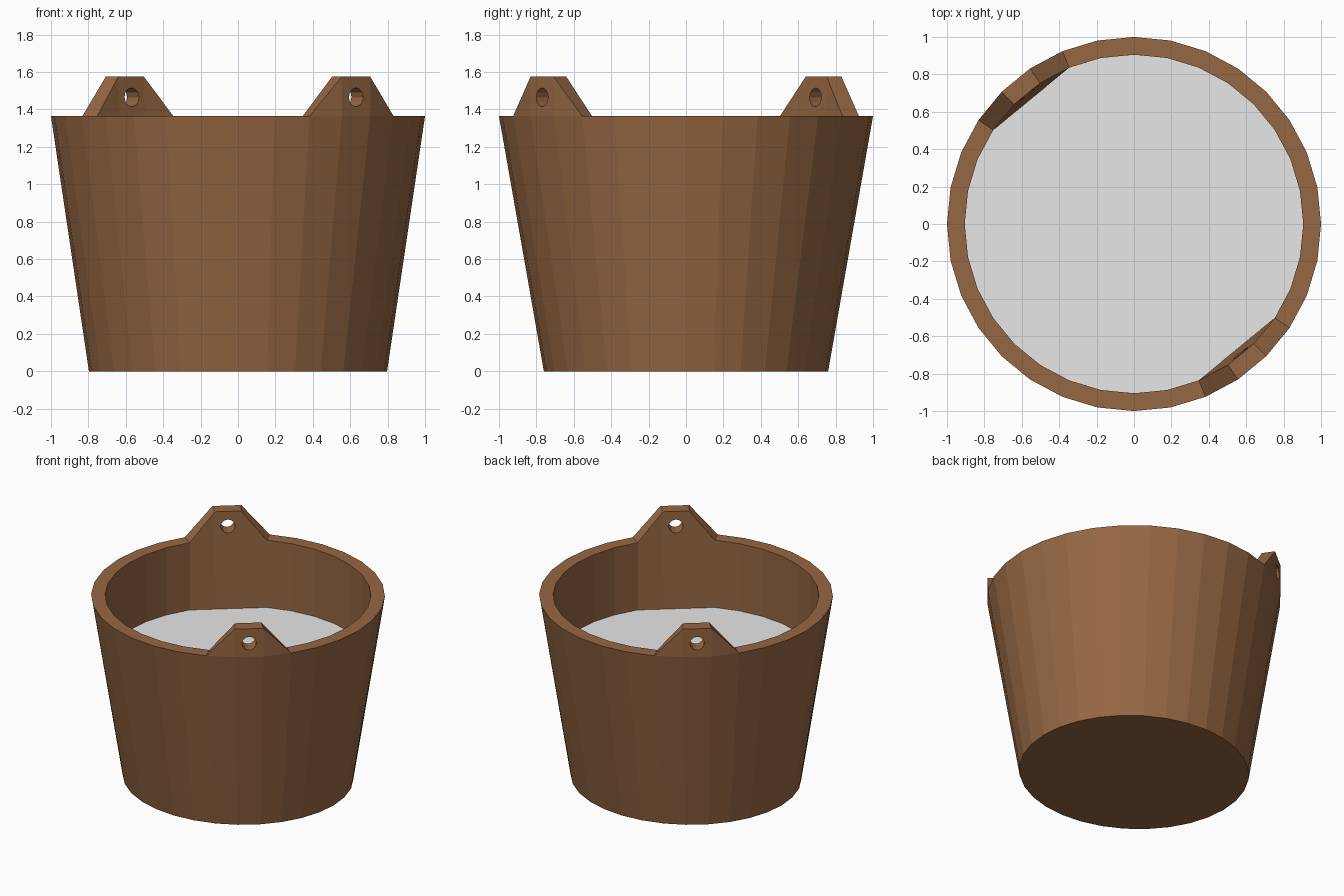
import bpy, bmesh, math
from mathutils import Vector, Matrix

if "Cube" in bpy.data.objects:
    bpy.data.objects.remove(bpy.data.objects["Cube"])

N = 32
RIM_Z, EAR_Z, FILL_Z = 1.365, 1.575, 0.86
R_IN = 0.905
STEP = 2 * math.pi / N


def material(name, rgb):
    m = bpy.data.materials.new(name)
    m.diffuse_color = (*rgb, 1)
    m.use_nodes = True
    m.node_tree.nodes["Principled BSDF"].inputs["Base Color"].default_value = m.diffuse_color
    return m


wood = material("brown wood", (0.305, 0.136, 0.056))
white = material("white filling", (0.80, 0.80, 0.80))

# ears sit on two opposite groups of rim segments
EAR_TOPS = (11, 12, 27, 28)
EAR_MID = 11.5 * STEP


def pt(i, rx, ry, z):
    return Vector((rx * math.cos(i * STEP), ry * math.sin(i * STEP), z))


def inner_floor(i):
    # inner wall flattens to a chord below each ear
    if i in EAR_TOPS:
        first = 10 if i < 16 else 26
        a, b = pt(first, R_IN, R_IN, FILL_Z), pt(first + 3, R_IN, R_IN, FILL_Z)
        return a.lerp(b, (i - first) / 3)
    return pt(i, R_IN, R_IN, FILL_Z)


# bucket shell: base, rim, ear top (outer), ear top (inner), filling edge
bm = bmesh.new()
columns = []
for i in range(N):
    top = EAR_Z if i in EAR_TOPS else RIM_Z
    base = bm.verts.new(pt(i, 0.797, 0.76, 0))
    rim = bm.verts.new(pt(i, 1, 1, RIM_Z))
    outer = bm.verts.new(pt(i, 1, 1, top)) if top > RIM_Z else rim
    inner = bm.verts.new(pt(i, R_IN, R_IN, top))
    edge = bm.verts.new(inner_floor(i))
    columns.append((base, rim, outer, inner, edge))

for i in range(N):
    a, b = columns[i], columns[(i + 1) % N]
    for k in range(4):
        loop = list(dict.fromkeys((a[k], b[k], b[k + 1], a[k + 1])))
        if len(loop) > 2:
            bm.faces.new(loop)
bm.faces.new([c[0] for c in reversed(columns)])
filling = bm.faces.new([c[4] for c in columns])
filling.material_index = 1
bmesh.ops.recalc_face_normals(bm, faces=bm.faces)

mesh = bpy.data.meshes.new("bucket")
bm.to_mesh(mesh)
bm.free()
mesh.materials.append(wood)
mesh.materials.append(white)
bucket = bpy.data.objects.new("bucket", mesh)
bpy.context.collection.objects.link(bucket)

# handle holes: one long rod cuts through both ears
bm = bmesh.new()
turn = (Matrix.Translation((0, 0, 1.465)) @ Matrix.Rotation(EAR_MID, 4, 'Z')
        @ Matrix.Rotation(math.pi / 2, 4, 'Y'))
bmesh.ops.create_cone(bm, cap_ends=True, segments=12, radius1=0.05,
                      radius2=0.05, depth=3, matrix=turn)
cut_mesh = bpy.data.meshes.new("hole_cutter")
bm.to_mesh(cut_mesh)
bm.free()
cut_mesh.materials.append(wood)
cutter = bpy.data.objects.new("hole_cutter", cut_mesh)
bpy.context.collection.objects.link(cutter)
cutter.hide_render = True

mod = bucket.modifiers.new("holes", 'BOOLEAN')
mod.operation = 'DIFFERENCE'
mod.solver = 'EXACT'
mod.object = cutter
bpy.context.view_layer.objects.active = bucket
bucket.select_set(True)
bpy.ops.object.modifier_apply(modifier=mod.name)
bpy.data.objects.remove(cutter)
